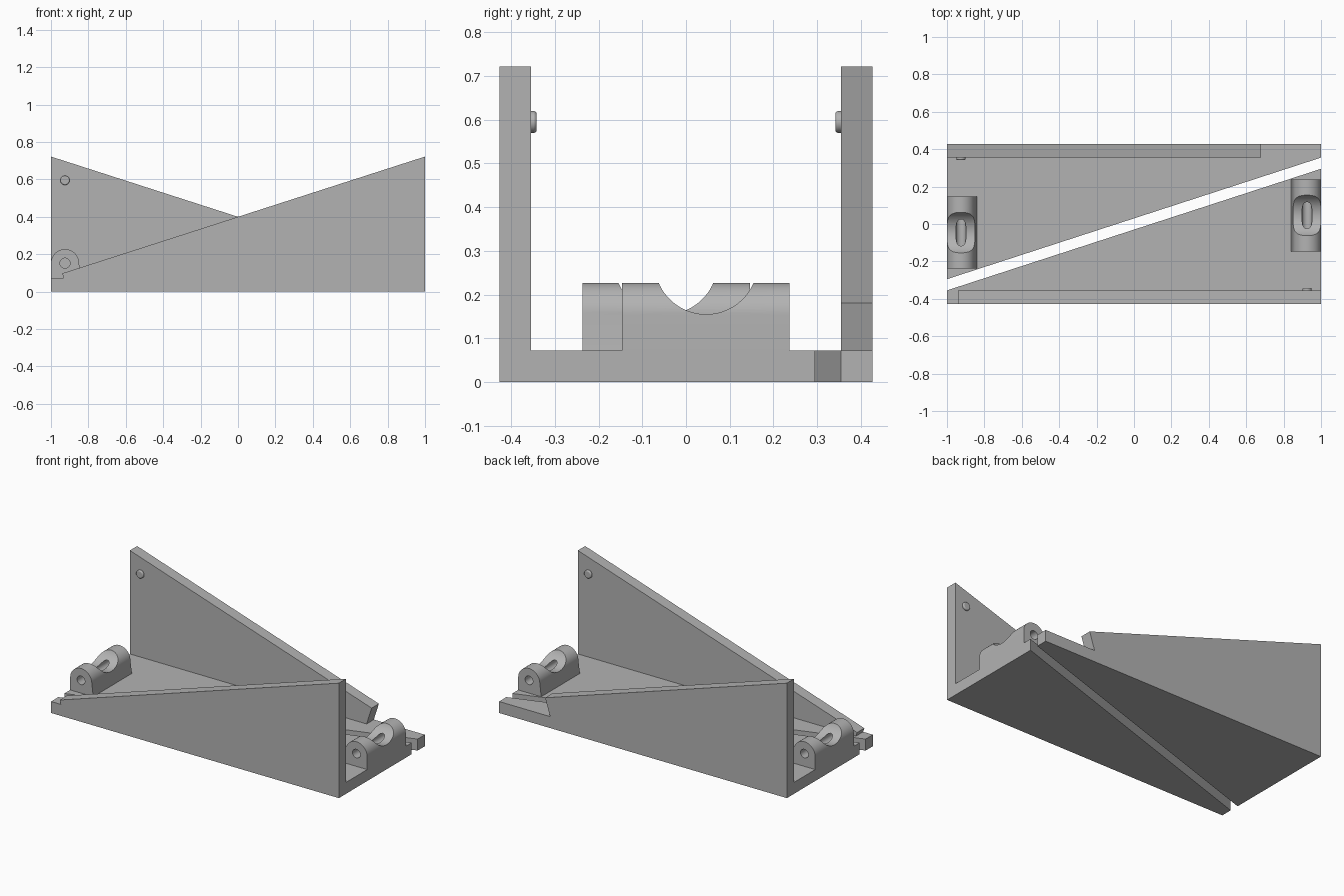
import bpy, bmesh, math
from mathutils import Matrix

cube = bpy.data.objects.get("Cube")
if cube:
    bpy.data.objects.remove(cube, do_unlink=True)

grey = bpy.data.materials.new("plain grey")
grey.use_nodes = True
COLOUR = (0.45, 0.45, 0.45, 1)
grey.diffuse_color = COLOUR
grey.node_tree.nodes["Principled BSDF"].inputs["Base Color"].default_value = COLOUR

OUT, IN = 0.427, 0.355      # outer and inner faces of the walls
FLOOR = 0.072               # floor thickness
SLOPE, MID = 0.322, 0.4     # wall top: height at the middle and rise per unit
PIN_X, PIN_Z = 0.925, 0.152


def prism(name, points, axis, low, high):
    """Extrude a closed outline along y (points are x, z) or z (points are x, y)."""
    bm = bmesh.new()
    place = (lambda a, b: (a, low, b)) if axis == "y" else (lambda a, b: (a, b, low))
    face = bm.faces.new([bm.verts.new(place(a, b)) for a, b in points])
    new = bmesh.ops.extrude_face_region(bm, geom=[face])["geom"]
    shift = (0, high - low, 0) if axis == "y" else (0, 0, high - low)
    bmesh.ops.translate(bm, vec=shift, verts=[v for v in new if isinstance(v, bmesh.types.BMVert)])
    bmesh.ops.recalc_face_normals(bm, faces=bm.faces)
    return finish(name, bm)


def finish(name, bm):
    mesh = bpy.data.meshes.new(name)
    bm.to_mesh(mesh)
    bm.free()
    mesh.materials.append(grey)
    obj = bpy.data.objects.new(name, mesh)
    bpy.context.collection.objects.link(obj)
    return obj


def cylinder(name, radius, length, centre, axis, sides):
    bm = bmesh.new()
    bmesh.ops.create_cone(bm, cap_ends=True, segments=sides, radius1=radius, radius2=radius, depth=length)
    turn = Matrix.Rotation(math.pi / 2, 4, "X" if axis == "y" else "Y")
    bm.transform(Matrix.Translation(centre) @ turn)
    return finish(name, bm)


def smooth(obj):
    bpy.ops.object.select_all(action="DESELECT")
    obj.select_set(True)
    bpy.context.view_layer.objects.active = obj
    bpy.ops.object.shade_smooth_by_angle(angle=math.radians(35))


def turn_half(obj):
    obj.data.transform(Matrix.Rotation(math.pi, 4, "Z"))


def cut(obj, cutter):
    mod = obj.modifiers.new("cut", "BOOLEAN")
    mod.operation, mod.solver, mod.object = "DIFFERENCE", "EXACT", cutter
    bpy.ops.object.select_all(action="DESELECT")
    obj.select_set(True)
    bpy.context.view_layer.objects.active = obj
    bpy.ops.object.modifier_apply(modifier=mod.name)
    bpy.data.objects.remove(cutter, do_unlink=True)


def build_half(side, tip, turned):
    """One half, built as the front one; tip is the low end of its wall."""
    parts = []
    # Wedge-shaped floor
    parts.append(prism(side + "_floor", [(-1, -OUT), (1, -OUT), (1, 0.295), (-1, -IN)], "z", 0, FLOOR))

    # Sloping wall, its low end cut square to the slope
    tip_z = MID + SLOPE * tip
    foot = tip + SLOPE * (tip_z - FLOOR)
    outline = [(foot, FLOOR), (1, FLOOR), (1, MID + SLOPE), (tip, tip_z)]
    parts.append(prism(side + "_wall", outline, "y", -OUT, -IN))

    # Rounded latch nub on the inner wall face
    nub = cylinder(side + "_nub", 0.025, 0.022, (PIN_X, -IN + 0.002, 0.595), "y", 32)
    bevel = nub.modifiers.new("round", "BEVEL")
    bevel.width, bevel.segments = 0.006, 3
    smooth(nub)
    parts.append(nub)

    # Round-topped pivot block with a scooped saddle and a pin hole
    r = 0.075
    arc = [(PIN_X - r * math.cos(math.pi * i / 32), PIN_Z + r * math.sin(math.pi * i / 32)) for i in range(33)]
    block = prism(side + "_pivot_block", [(0.84, FLOOR)] + arc + [(1, FLOOR)], "y", -0.146, 0.237)
    mid_y = 0.046
    cut(block, cylinder("scoop_cutter", 0.118, 0.5, (PIN_X, mid_y, 0.273), "x", 96))
    cut(block, cylinder("pin_cutter", 0.027, 0.8, (PIN_X, mid_y, PIN_Z), "y", 32))
    smooth(block)
    parts.append(block)

    if turned:
        for part in parts:
            turn_half(part)


build_half("front", -0.94, False)
build_half("rear", -0.68, True)
